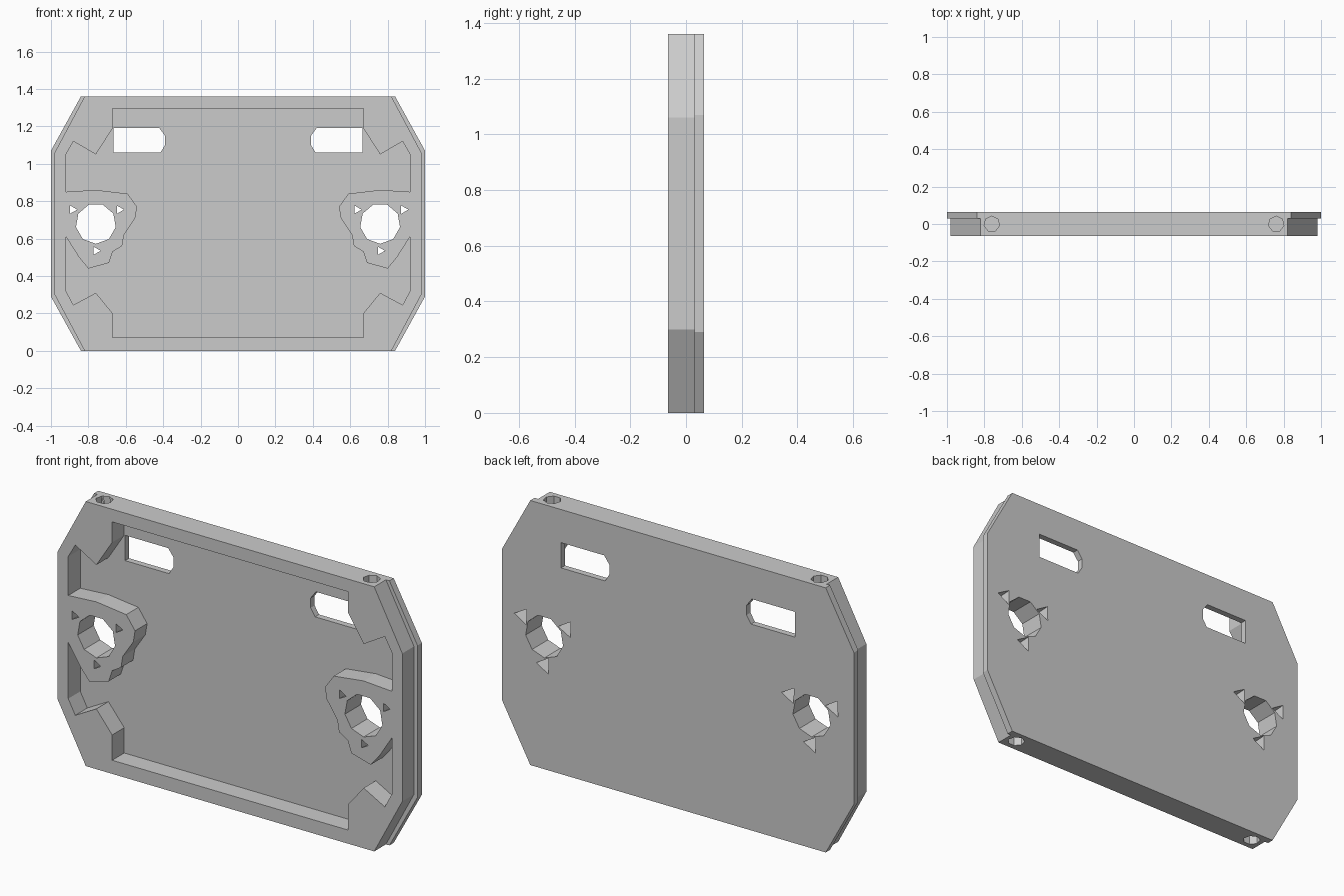
import bpy, bmesh, math
from mathutils import Matrix, Vector

if "Cube" in bpy.data.objects:
    bpy.data.objects.remove(bpy.data.objects["Cube"])


def new_object(name, bm):
    bmesh.ops.recalc_face_normals(bm, faces=bm.faces)
    mesh = bpy.data.meshes.new(name)
    bm.to_mesh(mesh)
    bm.free()
    obj = bpy.data.objects.new(name, mesh)
    bpy.context.collection.objects.link(obj)
    return obj


def prism(name, points, y0, y1):
    """Extrude an (x, z) outline along y."""
    bm = bmesh.new()
    face = bm.faces.new([bm.verts.new((x, y0, z)) for x, z in points])
    ext = bmesh.ops.extrude_face_region(bm, geom=[face])
    verts = [v for v in ext["geom"] if isinstance(v, bmesh.types.BMVert)]
    bmesh.ops.translate(bm, verts=verts, vec=(0, y1 - y0, 0))
    return new_object(name, bm)


def cone(name, centre, axis, sides, r1, r2, depth, spin=0.0):
    bm = bmesh.new()
    rot = Vector((0, 0, 1)).rotation_difference(Vector(axis)).to_matrix().to_4x4()
    bmesh.ops.create_cone(bm, cap_ends=True, segments=sides, radius1=r1, radius2=r2, depth=depth,
                          matrix=Matrix.Translation(centre) @ rot @ Matrix.Rotation(spin, 4, 'Z'))
    return new_object(name, bm)


def combine(target, tool, operation):
    mod = target.modifiers.new("bool", 'BOOLEAN')
    mod.operation, mod.object, mod.solver = operation, tool, 'EXACT'
    bpy.context.view_layer.objects.active = target
    bpy.ops.object.modifier_apply(modifier=mod.name)
    bpy.data.objects.remove(tool, do_unlink=True)


def mirrored(points):
    return points + [(-x, z) for x, z in reversed(points)]


H = 1.36

# Front body with a slightly wider flange along the back
panel = prism("cover_panel", mirrored([(-0.82, H), (-0.98, 1.06), (-0.98, 0.30), (-0.82, 0)]), -0.065, 0.03)
flange = prism("flange", mirrored([(-0.84, H), (-1, 1.07), (-1, 0.29), (-0.84, 0)]), 0.03, 0.065)
combine(panel, flange, 'UNION')

# Front pocket, its outline running around corner blocks and side bosses
pocket_edge = [
    (-0.67, 1.295), (-0.67, 1.19), (-0.76, 1.05), (-0.88, 1.12), (-0.92, 1.05),
    (-0.92, 0.85), (-0.76, 0.86), (-0.59, 0.84), (-0.54, 0.77), (-0.55, 0.71),
    (-0.61, 0.62), (-0.62, 0.56), (-0.67, 0.53), (-0.69, 0.47), (-0.80, 0.44),
    (-0.85, 0.50), (-0.92, 0.61), (-0.92, 0.32), (-0.88, 0.245), (-0.76, 0.31),
    (-0.67, 0.20), (-0.67, 0.07)]
combine(panel, prism("pocket", mirrored(pocket_edge), -0.2, 0.033), 'DIFFERENCE')

slot = [(0.665, 1.06), (0.665, 1.19), (0.42, 1.19), (0.39, 1.15), (0.39, 1.10), (0.415, 1.06)]
for s in (-1, 1):
    # Window slot near the top
    combine(panel, prism("slot", [(s * x, z) for x, z in slot], 0.0, 0.2), 'DIFFERENCE')
    # Large hole through the boss
    combine(panel, cone("boss_hole", (s * 0.76, 0, 0.68), (0, 1, 0), 9, 0.108, 0.108, 0.3), 'DIFFERENCE')
    # Three small tapered holes around it, wider at the back
    for dx, dz in ((-0.125, 0.075), (0.125, 0.075), (0, -0.145)):
        combine(panel, cone("pin_hole", (s * 0.76 + dx, 0, 0.68 + dz), (0, 1, 0), 3,
                            0.024, 0.048, 0.15, math.atan2(dx, dz) + math.pi / 2), 'DIFFERENCE')
    # Screw holes in the top and bottom edges
    for z in (0, H):
        combine(panel, cone("screw_hole", (s * 0.76, 0, z), (0, 0, 1), 7, 0.042, 0.042, 0.4), 'DIFFERENCE')
